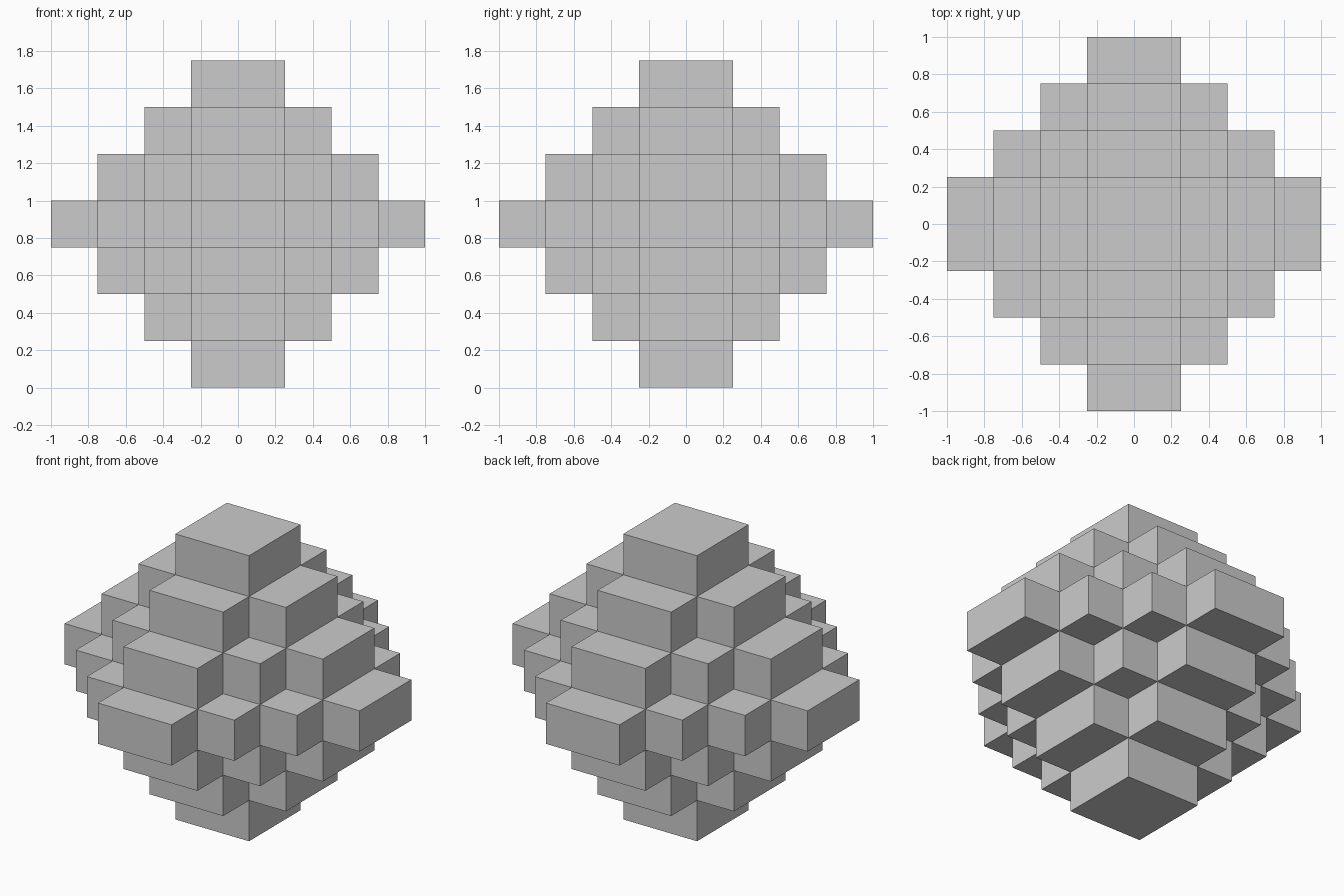
import bpy, bmesh, math
from mathutils import Vector

if "Cube" in bpy.data.objects:
    bpy.data.objects.remove(bpy.data.objects["Cube"])

CELL = 0.25
ORDERS = [1, 2, 3, 4, 3, 2, 1]   # diamond size of each layer, bottom to top


def filled(i, j, k):
    return 0 <= k < len(ORDERS) and abs(i + 0.5) + abs(j + 0.5) <= ORDERS[k]


# Stepped octahedron: outer skin of the stacked diamond layers
bm = bmesh.new()
for k in range(len(ORDERS)):
    for i in range(-4, 4):
        for j in range(-4, 4):
            if not filled(i, j, k):
                continue
            centre = Vector((i + 0.5, j + 0.5, k + 0.5))
            for axis in range(3):
                for sign in (-1, 1):
                    n = Vector((0, 0, 0))
                    n[axis] = sign
                    if filled(i + int(n.x), j + int(n.y), k + int(n.z)):
                        continue
                    u = Vector((0, 0, 0))
                    u[(axis + 1) % 3] = 0.5
                    v = n.cross(u)
                    mid = centre + n * 0.5
                    corners = (mid - u - v, mid + u - v, mid + u + v, mid - u + v)
                    bm.faces.new([bm.verts.new(c * CELL) for c in corners])

# Weld the skin and merge coplanar squares into single flat faces
bmesh.ops.remove_doubles(bm, verts=bm.verts[:], dist=0.001)
bmesh.ops.dissolve_limit(bm, angle_limit=math.radians(1),
                         verts=bm.verts[:], edges=bm.edges[:])

mesh = bpy.data.meshes.new("stepped_octahedron")
bm.to_mesh(mesh)
bm.free()
bpy.context.collection.objects.link(bpy.data.objects.new("stepped_octahedron", mesh))
